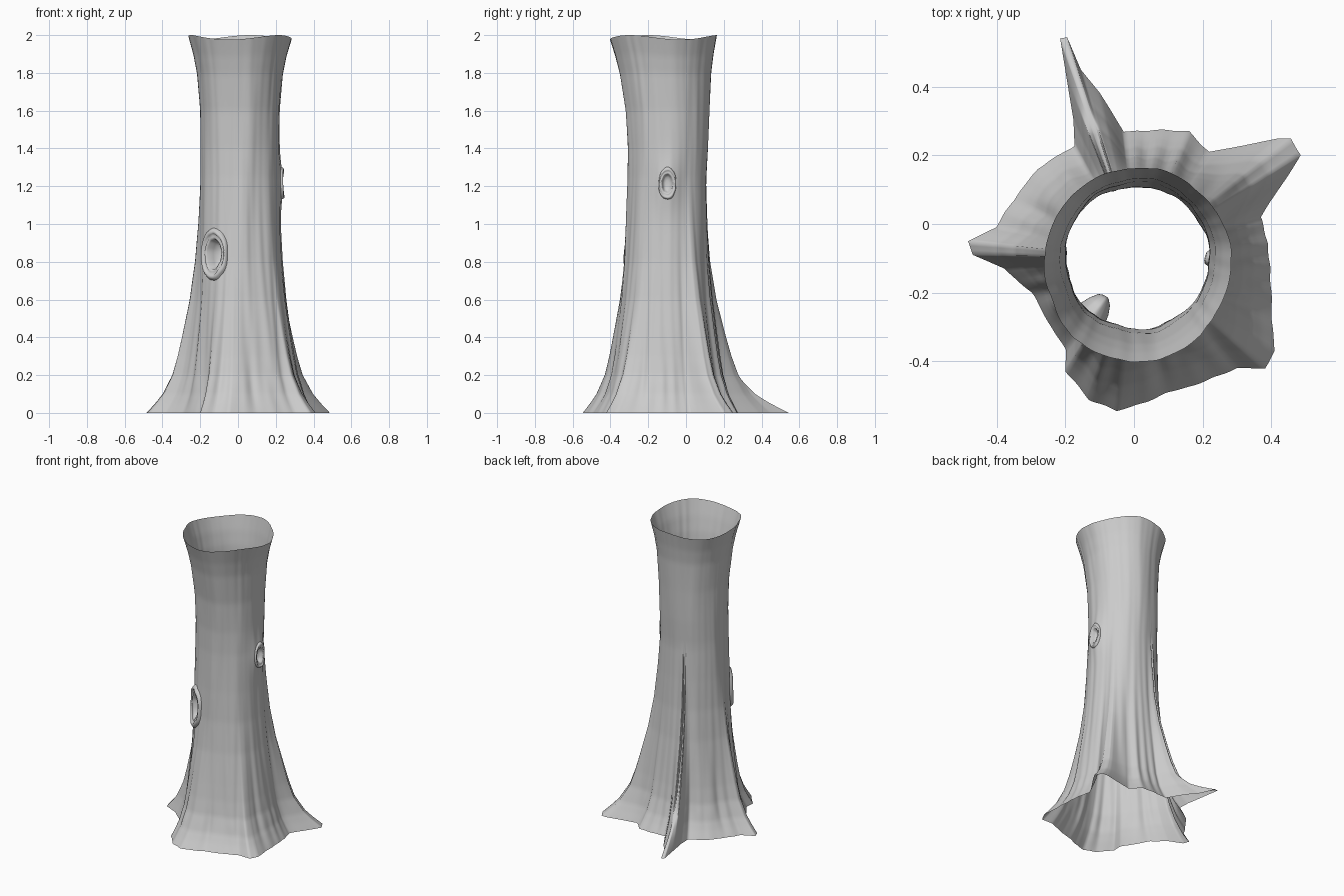
import bpy, bmesh, math
from mathutils import Vector, noise

if "Cube" in bpy.data.objects:
    bpy.data.objects.remove(bpy.data.objects["Cube"])

# Root outline on the ground (counter-clockwise from the right side)
BASE = [(.37, .02), (.41, .08), (.485, .2), (.46, .25), (.42, .25), (.35, .235), (.22, .21),
        (.16, .27), (.05, .275), (-.03, .27), (-.1, .38), (-.155, .45), (-.195, .545),
        (-.215, .54), (-.195, .42), (-.175, .3), (-.175, .23), (-.28, .16), (-.36, .06),
        (-.4, -.01), (-.485, -.05), (-.47, -.09), (-.38, -.13), (-.3, -.2), (-.2, -.37),
        (-.2, -.43), (-.13, -.51), (-.05, -.545), (.03, -.52), (.2, -.46), (.3, -.42),
        (.38, -.42), (.41, -.37), (.4, -.2), (.39, -.06)]
# Trunk: height, centre y, half width x, half width y
TRUNK = [(0, -.1, .21, .207), (1.2, -.1, .21, .206), (1.4, -.095, .21, .212),
         (1.6, -.097, .211, .222), (1.8, -.107, .225, .242), (1.9, -.112, .243, .26),
         (2, -.117, .27, .283)]
# Root flare: height, share of the ground outline
FLARE = [(0, 1), (.05, .84), (.1, .7), (.2, .52), (.3, .42), (.4, .34), (.6, .19),
         (.8, .09), (1, .04), (1.25, 0), (2, 0)]
CX, CY, TAU = .01, -.1, math.tau
# Knots: angle, height, half width, half height, lip, depth
KNOTS = [(math.radians(231), .84, .075, .12, .02, .075),
         (0.0, 1.215, .042, .075, .012, .03)]


def lerp_table(table, z):
    for a, b in zip(table, table[1:]):
        if z <= b[0]:
            t = (z - a[0]) / (b[0] - a[0])
            return [p + (q - p) * t for p, q in zip(a[1:], b[1:])]
    return list(table[-1][1:])


# Resample the root outline evenly along its length, as angle and radius
polar = []
for (x0, y0), (x1, y1) in zip(BASE, BASE[1:] + BASE[:1]):
    n = max(1, round(math.hypot(x1 - x0, y1 - y0) / .013))
    for k in range(n):
        x, y = x0 + (x1 - x0) * k / n - CX, y0 + (y1 - y0) * k / n - CY
        polar.append((math.atan2(y, x) % TAU, math.hypot(x, y)))
polar.sort()
radii = [r for _, r in polar]
WRAP = ([(polar[-1][0] - TAU, polar[-1][1])] + polar + [(polar[0][0] + TAU, polar[0][1])])


def ang_diff(a, b):
    return (a - b + math.pi) % TAU - math.pi


def surface(th, z, push=0):
    """Point on the bark at an angle and height, pushed outward."""
    cy, rx, ry = lerp_table(TRUNK, z)
    f = lerp_table(FLARE, z)[0]
    rb = lerp_table(WRAP, th % TAU)[0]
    c, s = math.cos(th), math.sin(th)
    r = 1 / math.hypot(c / rx, s / ry)
    f = f ** (1 + max(0, rb - .57) * 4) if f > 0 else 0
    r += (rb - r) * f
    # bark ridges running up the trunk, deeper at the roots
    amp = min(1, z * 5 + .25)
    r += amp * .008 * noise.noise(Vector((c * 2.2, s * 2.2, z * 1.3)))
    r += amp * (.003 + .022 * f) * noise.noise(Vector((c * 7, s * 7, z * 1.6 + 4)))
    # swelling around the side knot
    a, kz = KNOTS[1][:2]
    r += .02 * math.exp(-(ang_diff(th, a) / .3) ** 2 - ((z - kz) / .13) ** 2)
    r += push
    drop = (.012 + .012 * math.sin(3 * th + .6)) * max(0, z / 2) ** 12
    return Vector((CX + c * r, cy + s * r, z - drop))


def in_knot(th, z):
    return any((ang_diff(th, a) * .22 / w) ** 2 + ((z - kz) / h) ** 2 < .8
               for a, kz, w, h, _, _ in KNOTS)


def finish(bm, name):
    bmesh.ops.recalc_face_normals(bm, faces=bm.faces)
    me = bpy.data.meshes.new(name)
    bm.to_mesh(me)
    bm.free()
    ob = bpy.data.objects.new(name, me)
    bpy.context.collection.objects.link(ob)
    for p in me.polygons:
        p.use_smooth = True
    return ob


# Hollow trunk with roots, left open at both ends and at the knots
bm = bmesh.new()
ROWS, N = 110, len(polar)
zs = [2 * (i / ROWS) ** 1.15 for i in range(ROWS + 1)]
grid = [[bm.verts.new(surface(th, z)) for th, _ in polar] for z in zs]
for i in range(ROWS):
    for j in range(N):
        k = (j + 1) % N
        if not in_knot(polar[j][0], (zs[i] + zs[i + 1]) / 2):
            bm.faces.new((grid[i][j], grid[i][k], grid[i + 1][k], grid[i + 1][j]))
finish(bm, "trunk")


# Knot holes: raised rolled lip with a sunken hollow
def knot(name, a, kz, w, h, lip, depth):
    bm = bmesh.new()
    rings, seg = [], 48
    profile = [(1.2, -.006), (1.1, lip * .6), (1.0, lip), (.9, lip * .7), (.84, lip * .15),
               (.76, lip * .5), (.66, 0), (.6, -depth * .5), (.45, -depth * .85), (.2, -depth)]
    for s, push in profile:
        ring = []
        for k in range(seg):
            t = TAU * k / seg
            g = s * (1 + .06 * noise.noise(Vector((math.cos(t) * 2, math.sin(t) * 2, s * 3 + a))))
            ring.append(bm.verts.new(surface(a + g * w * math.cos(t) / .22,
                                             kz + g * h * math.sin(t), push)))
        rings.append(ring)
    for r0, r1 in zip(rings, rings[1:]):
        for k in range(seg):
            n = (k + 1) % seg
            bm.faces.new((r0[k], r0[n], r1[n], r1[k]))
    bm.faces.new(rings[-1])
    finish(bm, name)


for name, spec in zip(("front_knot_hole", "side_knot"), KNOTS):
    knot(name, *spec)
